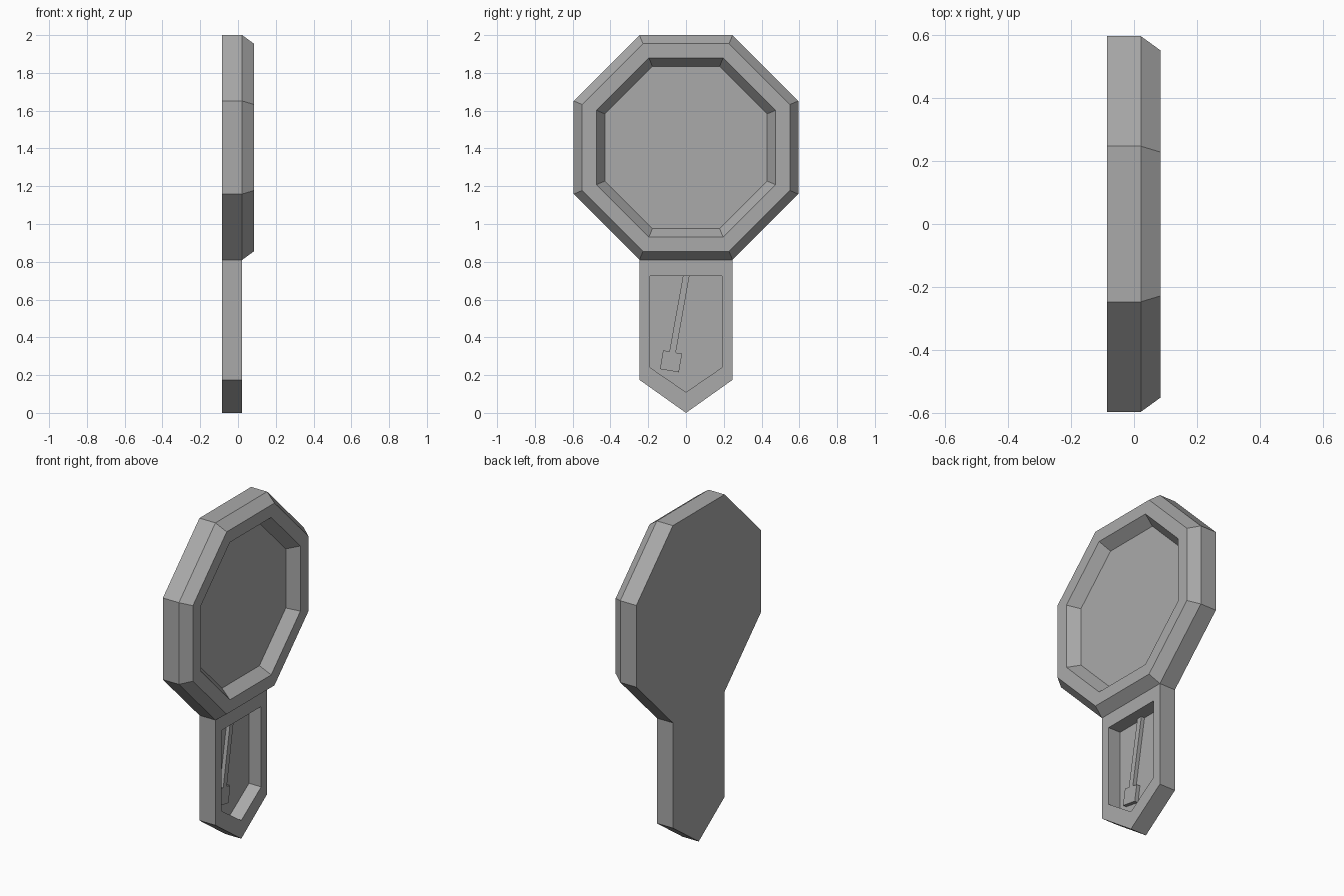
import bpy, bmesh, math

cube = bpy.data.objects.get("Cube")
if cube:
    bpy.data.objects.remove(cube, do_unlink=True)

BACK, SHOULDER, FRONT = -0.085, 0.022, 0.084   # depth levels along x
HEAD_FLOOR, GRIP_FLOOR = 0.018, -0.06          # recess floors
HEAD_Z = 1.405                                 # centre of the octagon

grey = bpy.data.materials.new("plain_grey")
grey.use_nodes = True
colour = (0.4, 0.4, 0.4, 1)
grey.diffuse_color = colour
grey.node_tree.nodes["Principled BSDF"].inputs["Base Color"].default_value = colour


def ring(bm, x, outline):
    return [bm.verts.new((x, y, z)) for y, z in outline]


def octagon(apothem):
    """Eight points; the first and last are the ends of the bottom side."""
    r = apothem / math.cos(math.pi / 8)
    angles = [math.radians(-67.5 + 45 * k) for k in range(8)]
    return [(r * math.cos(a), HEAD_Z + r * math.sin(a)) for a in angles]


def bridge(bm, a, b):
    n = len(a)
    for i in range(n):
        j = (i + 1) % n
        bm.faces.new((a[i], a[j], b[j], b[i]))


def finish(name, bm):
    bmesh.ops.recalc_face_normals(bm, faces=bm.faces)
    mesh = bpy.data.meshes.new(name)
    bm.to_mesh(mesh)
    bm.free()
    mesh.materials.append(grey)
    obj = bpy.data.objects.new(name, mesh)
    bpy.context.collection.objects.link(obj)
    return obj


# Body: octagonal head and pointed handle sharing one flat back
bm = bmesh.new()
head = octagon(0.595)
half = head[0][0]
point = [(-half, 0.175), (0, 0), (half, 0.175)]
back = ring(bm, BACK, head + point)
front = ring(bm, SHOULDER, head + point)
bm.faces.new(back)
bridge(bm, back, front)

# Head: bevelled rim, flat ring, sloped recess and floor
previous = front[:8]
for x, apothem in ((FRONT, 0.55), (FRONT, 0.475), (HEAD_FLOOR, 0.43)):
    current = ring(bm, x, octagon(apothem))
    bridge(bm, previous, current)
    previous = current
bm.faces.new(previous)

# Handle: flat border around a straight-walled recess
pocket = [(0.19, 0.725), (-0.19, 0.725), (-0.19, 0.24), (0, 0.11), (0.19, 0.24)]
border = [front[0], front[7], front[8], front[9], front[10]]
lip = ring(bm, SHOULDER, pocket)
floor = ring(bm, GRIP_FLOOR, pocket)
bridge(bm, border, lip)
bridge(bm, lip, floor)
bm.faces.new(floor)
finish("body", bm)

# Pointer: slanted rod with a square end lying in the handle recess
bm = bmesh.new()
outline = [(0.018, 0.725), (-0.016, 0.725), (-0.088, 0.325), (-0.121, 0.331),
           (-0.138, 0.232), (-0.038, 0.215), (-0.021, 0.313), (-0.054, 0.319)]
base = ring(bm, GRIP_FLOOR, outline)
top = ring(bm, GRIP_FLOOR + 0.023, outline)
bridge(bm, base, top)
bm.faces.new(top)
bm.faces.new(base)
finish("pointer", bm)
